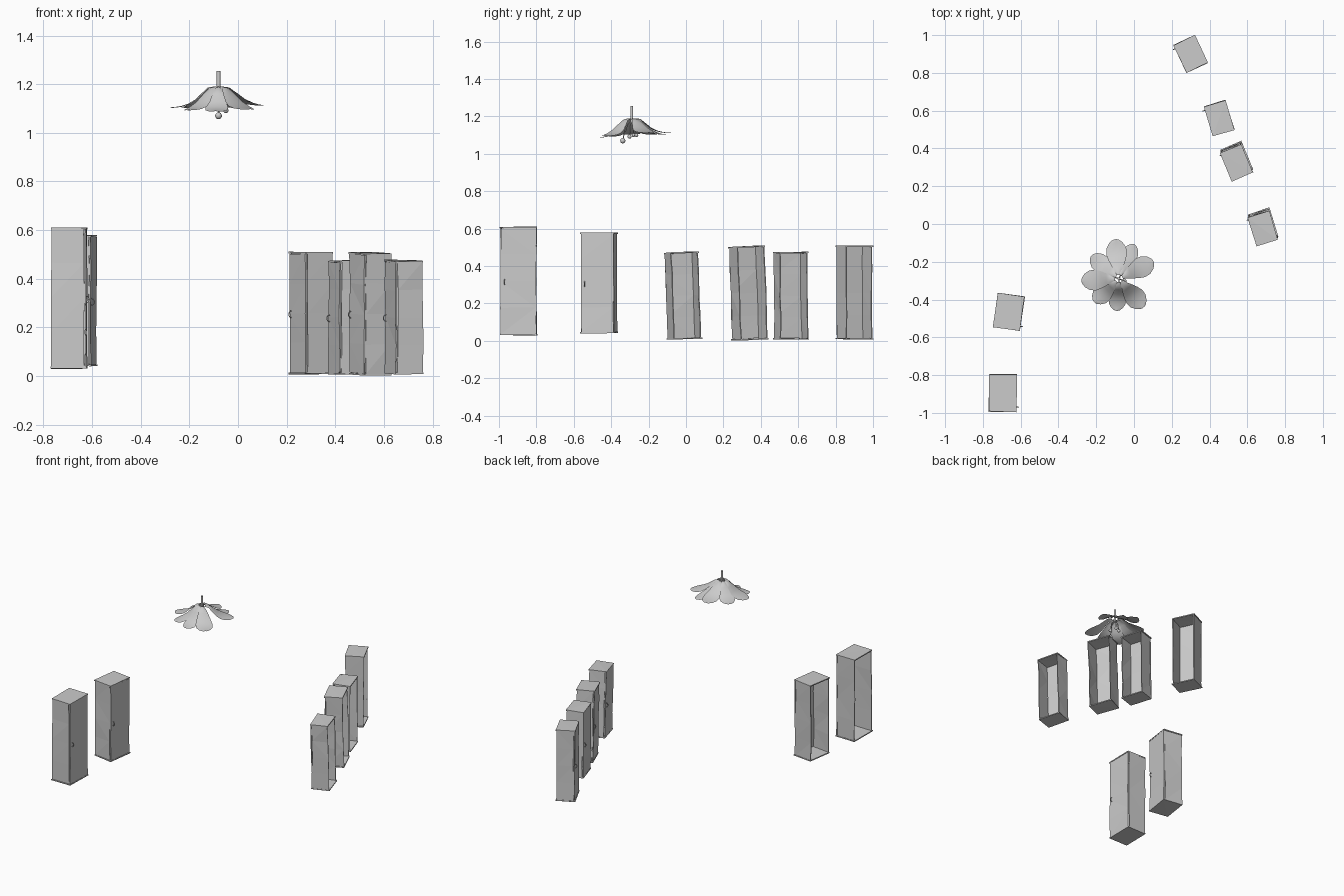
import bpy, bmesh, math, random
from mathutils import Matrix, Vector

if "Cube" in bpy.data.objects:
    bpy.data.objects.remove(bpy.data.objects["Cube"])

random.seed(4)


def new_object(name, bm, matrix=None):
    bmesh.ops.recalc_face_normals(bm, faces=bm.faces)
    mesh = bpy.data.meshes.new(name)
    bm.to_mesh(mesh)
    bm.free()
    ob = bpy.data.objects.new(name, mesh)
    bpy.context.collection.objects.link(ob)
    if matrix:
        ob.matrix_world = matrix
    return ob


def panel(name, size, centre, matrix, wobble=0.002, cuts=0):
    """Thin slab with slightly hand-bent edges."""
    bm = bmesh.new()
    bmesh.ops.create_cube(bm, size=1)
    if cuts:
        upright = [e for e in bm.edges
                   if abs(e.verts[0].co.z - e.verts[1].co.z) > 0.5]
        bmesh.ops.subdivide_edges(bm, edges=upright, cuts=cuts, use_grid_fill=True)
    shifts = {}
    for v in bm.verts:
        # both skins of a thin panel move together
        thin = min(range(3), key=lambda i: size[i])
        key = tuple(round(v.co[i], 3) for i in range(3) if i != thin)
        if key not in shifts:
            shifts[key] = Vector([random.uniform(-wobble, wobble) for _ in range(3)])
        v.co = Vector([v.co[i] * size[i] for i in range(3)]) + Vector(centre) + shifts[key]
    bmesh.ops.triangulate(bm, faces=bm.faces)
    return new_object(name, bm, matrix)


def tube(name, points, radius, matrix=None):
    curve = bpy.data.curves.new(name, 'CURVE')
    curve.dimensions = '3D'
    curve.bevel_depth = radius
    curve.bevel_resolution = 1
    curve.use_fill_caps = True
    spline = curve.splines.new('POLY')
    spline.points.add(len(points) - 1)
    for p, co in zip(spline.points, points):
        p.co = (*co, 1)
    ob = bpy.data.objects.new(name, curve)
    bpy.context.collection.objects.link(ob)
    if matrix:
        ob.matrix_world = matrix
    return ob


def locker(i, x, y, z0, z1, depth, width, turn, lean):
    """Open-backed locker, door on local +x."""
    m = (Matrix.Translation((x, y, z0)) @ Matrix.Rotation(lean, 4, 'X')
         @ Matrix.Rotation(math.radians(turn), 4, 'Z'))
    h, t = z1 - z0, 0.007
    n = f"locker_{i}_"
    # top and bottom plates
    panel(n + "top", (depth, width, t), (0, 0, h - t / 2), m)
    panel(n + "bottom", (depth, width, t), (0, 0, t / 2), m)
    # side walls
    for side, label in ((-1, "left"), (1, "right")):
        panel(n + label + "_wall", (depth - 0.012, 0.005, h - t),
              (-0.004, side * (width / 2 - 0.006), h / 2), m, 0.003, 3)
    # door
    panel(n + "door", (0.006, width - 0.008, h - 2 * t),
          (depth / 2 - 0.005, 0, h / 2), m, 0.002, 3)
    # bowed pull handle
    fx, hy, hz = depth / 2 - 0.002, -0.37 * width, h * 0.49
    pts = [(fx + 0.012 * math.sin(a), hy, hz - 0.014 * math.cos(a))
           for a in (math.pi * k / 6 for k in range(7))]
    tube(n + "handle", pts, 0.0022, m)


# x, y, bottom, top, depth, width, turn, lean
LOCKERS = [
    (0.300, 0.90, 0.008, 0.510, 0.125, 0.162, 205, 0.0),
    (0.450, 0.563, 0.008, 0.475, 0.120, 0.163, 197, 0.008),
    (0.543, 0.342, 0.005, 0.508, 0.122, 0.163, 203, 0.036),
    (0.682, -0.008, 0.008, 0.475, 0.120, 0.160, 197, 0.036),
    (-0.663, -0.465, 0.042, 0.578, 0.145, 0.182, -8, 0.0),
    (-0.694, -0.895, 0.030, 0.610, 0.148, 0.198, -1, 0.0),
]
for i, spec in enumerate(LOCKERS, 1):
    locker(i, *spec)

# flower-shaped ceiling lamp
CX, CY = -0.08, -0.29
# along-petal stations: length fraction, half width, drop fraction
PROFILE = [(0.10, 0.012, 0.0), (0.22, 0.020, 0.04), (0.34, 0.033, 0.30),
           (0.48, 0.046, 0.62), (0.63, 0.055, 0.83), (0.78, 0.052, 0.94),
           (0.91, 0.036, 0.99), (0.98, 0.018, 1.0), (1.0, 0.006, 1.0)]


def petal(i, angle, length, tip_z, widen):
    bm = bmesh.new()
    rows, cols = [], 6
    for t, w, d in PROFILE:
        row = []
        for k in range(cols + 1):
            s = 2 * k / cols - 1
            z = 1.19 - (1.19 - tip_z) * d - 0.006 * s * s * (1 - t * 0.6)
            row.append(bm.verts.new((t * length, s * w * widen, z)))
        rows.append(row)
    for a, b in zip(rows, rows[1:]):
        for k in range(cols):
            bm.faces.new((a[k], a[k + 1], b[k + 1], b[k]))
    m = Matrix.Translation((CX, CY, 0)) @ Matrix.Rotation(math.radians(angle), 4, 'Z')
    ob = new_object(f"lamp_petal_{i}", bm, m)
    for p in ob.data.polygons:
        p.use_smooth = True


PETALS = [(95, 0.21, 1.113, 1.0), (66, 0.20, 1.105, 0.8), (27, 0.205, 1.115, 1.0),
          (-49, 0.20, 1.098, 1.0), (-94, 0.17, 1.090, 0.85), (-137, 0.18, 1.095, 0.9),
          (183, 0.198, 1.105, 1.0), (140, 0.19, 1.105, 0.9)]
for i, spec in enumerate(PETALS, 1):
    petal(i, *spec)

# ceiling stem
tube("lamp_stem", [(CX, CY, 1.165), (CX, CY, 1.255)], 0.008)

# hanging stamens with bulbs
BULBS = [(0.0, -0.048, 1.07, 0.014), (0.03, -0.012, 1.092, 0.011),
         (-0.025, 0.01, 1.10, 0.010), (0.012, 0.025, 1.10, 0.010)]
for i, (dx, dy, z, r) in enumerate(BULBS, 1):
    tip = (CX + dx, CY + dy, z)
    tube(f"lamp_stamen_{i}", [(CX, CY, 1.175), (CX + dx * 0.7, CY + dy * 0.7, 1.15), tip], 0.003)
    bm = bmesh.new()
    bmesh.ops.create_uvsphere(bm, u_segments=12, v_segments=8, radius=r)
    ob = new_object(f"lamp_bulb_{i}", bm, Matrix.Translation(tip))
    for p in ob.data.polygons:
        p.use_smooth = True
